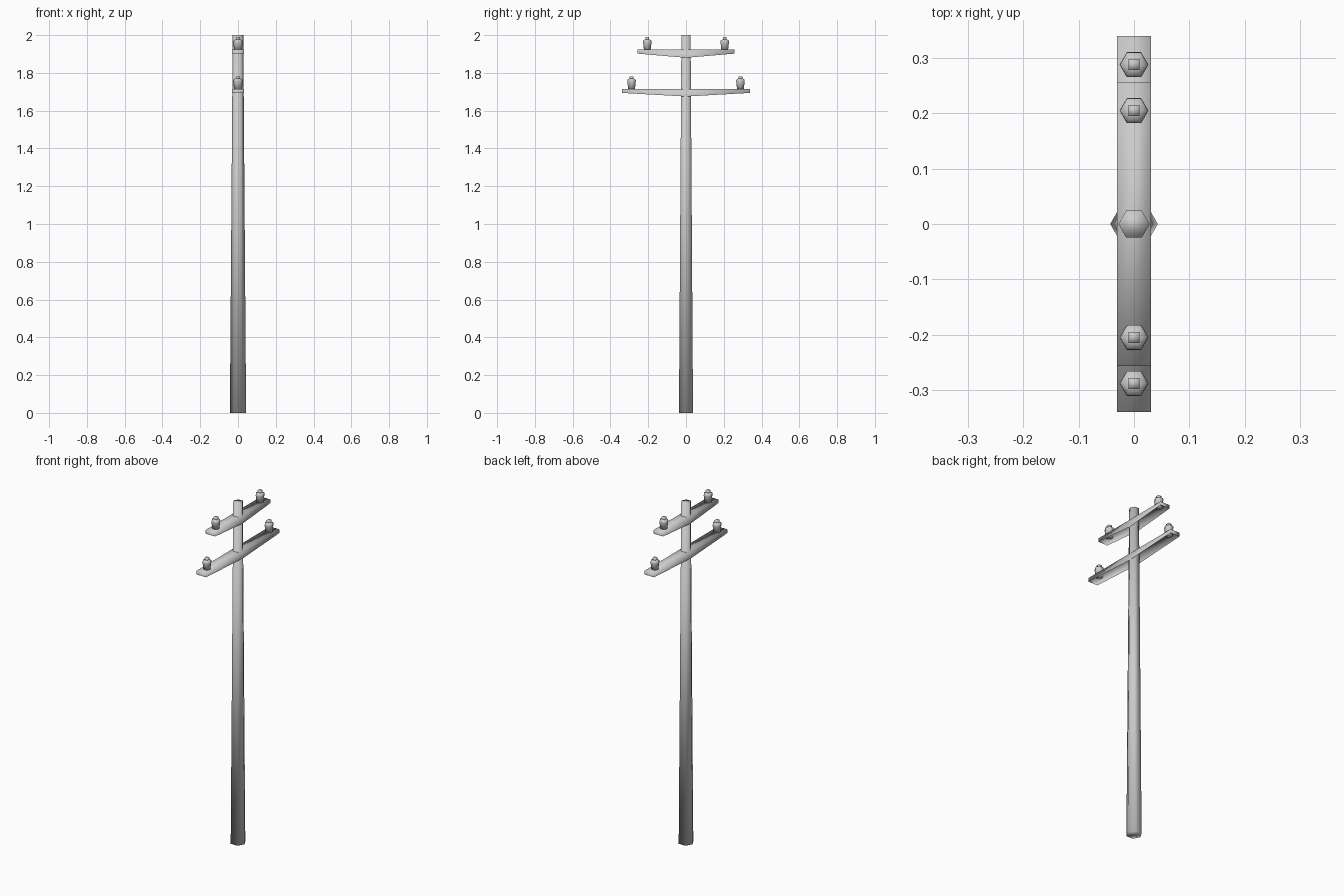
import bpy, bmesh
from math import cos, sin, tau

if "Cube" in bpy.data.objects:
    bpy.data.objects.remove(bpy.data.objects["Cube"])


def finish(name, bm):
    bmesh.ops.recalc_face_normals(bm, faces=bm.faces)
    for f in bm.faces:
        f.smooth = True
    mesh = bpy.data.meshes.new(name)
    bm.to_mesh(mesh)
    bm.free()
    obj = bpy.data.objects.new(name, mesh)
    bpy.context.collection.objects.link(obj)
    return obj


def stack(bm, profile, sides, turn=0.0):
    """Closed solid from (radius, z) rings around the z axis."""
    rings = [[bm.verts.new((r * cos(turn + tau * i / sides),
                            r * sin(turn + tau * i / sides), z))
              for i in range(sides)] for r, z in profile]
    for a, b in zip(rings, rings[1:]):
        for i in range(sides):
            j = (i + 1) % sides
            bm.faces.new((a[i], a[j], b[j], b[i]))
    bm.faces.new(rings[0][::-1])
    bm.faces.new(rings[-1])


def crossarm(name, half, top, end_bottom, mid_bottom, w=0.031):
    """Channel open underneath, deepest where it meets the pole."""
    bm = bmesh.new()
    sections = []
    for y, low in ((-half, end_bottom), (0, mid_bottom), (half, end_bottom)):
        sections.append([bm.verts.new(p) for p in
                         ((-w, y, low), (-w, y, top), (w, y, top), (w, y, low))])
    for a, b in zip(sections, sections[1:]):
        for i in range(3):
            bm.faces.new((a[i], a[i + 1], b[i + 1], b[i]))
    bm.faces.new(sections[0])
    bm.faces.new(sections[-1][::-1])
    # an open shell has no inside, so make sure the top faces up
    obj = finish(name, bm)
    if max(obj.data.polygons, key=lambda p: abs(p.normal.z)).normal.z < 0:
        obj.data.flip_normals()
    return obj


def insulator(name, y, z):
    bm = bmesh.new()
    # flared six-sided body with a sloped cap
    stack(bm, [(0.020, -0.006), (0.026, 0.040), (0.025, 0.048), (0.012, 0.055)], 6)
    # square pin on top
    stack(bm, [(0.014, 0.048), (0.014, 0.066)], 4, tau / 8)
    finish(name, bm).location = (0, y, z)


# Tapered six-sided pole
bm = bmesh.new()
stack(bm, [(0.043, 0), (0.028, 2)], 6)
finish("pole", bm)

# Two crossarms, each with a pair of insulators
for label, half, top, end_low, mid_low, pos in (
        ("upper", 0.257, 1.923, 1.902, 1.880, 0.205),
        ("lower", 0.340, 1.716, 1.694, 1.675, 0.288)):
    crossarm(label + "_crossarm", half, top, end_low, mid_low)
    for side, s in (("front", -1), ("back", 1)):
        insulator(f"{label}_insulator_{side}", s * pos, top)
